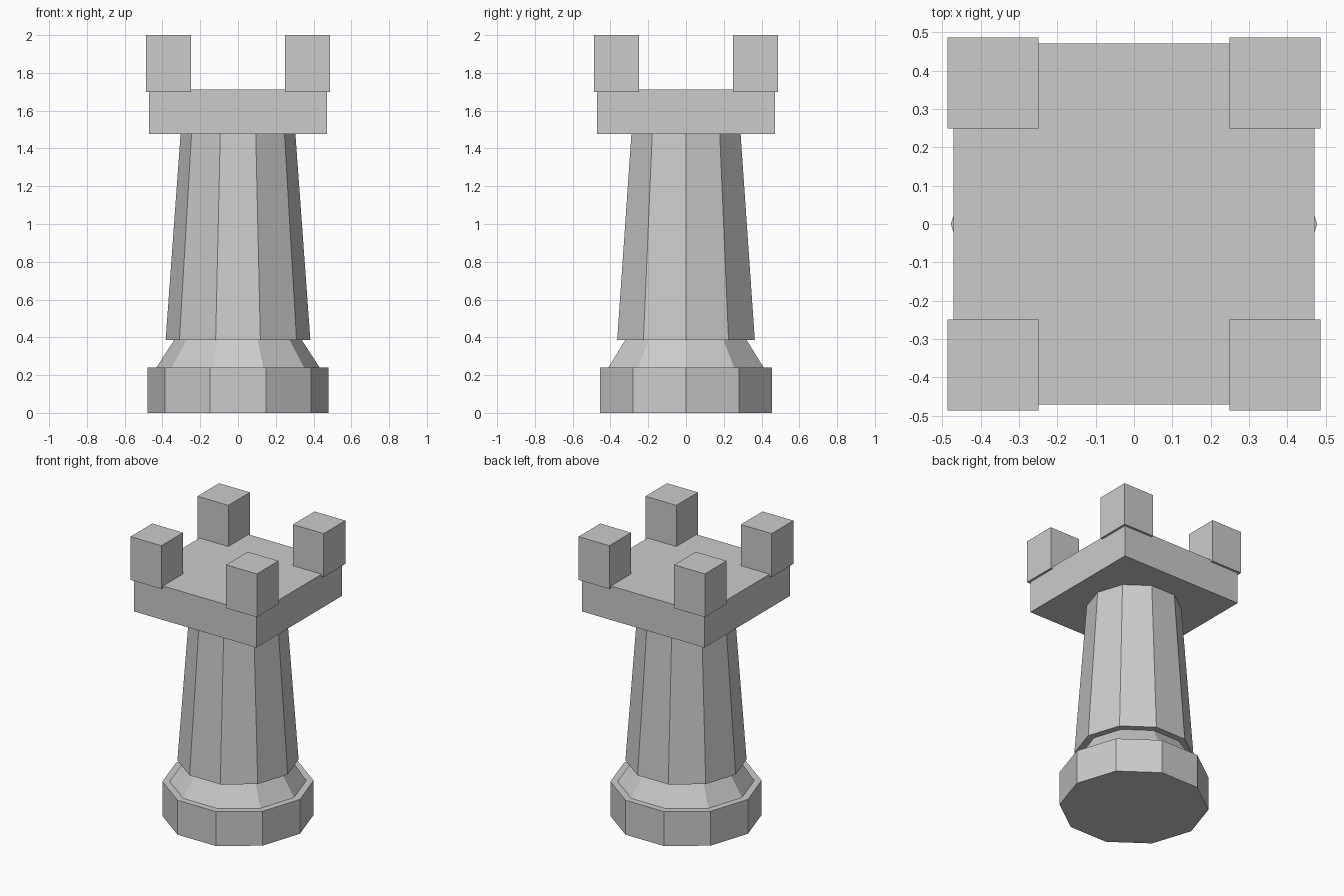
import bpy
import math

cube = bpy.data.objects.get("Cube")
if cube:
    bpy.data.objects.remove(cube, do_unlink=True)

# One stone colour for the whole tower
stone = bpy.data.materials.new("grey_stone")
stone.use_nodes = True
colour = (0.6, 0.6, 0.6, 1)
stone.diffuse_color = colour
stone.node_tree.nodes["Principled BSDF"].inputs["Base Color"].default_value = colour


def finish(name):
    obj = bpy.context.object
    obj.name = name
    obj.data.materials.append(stone)
    return obj


def tier(name, bottom_radius, top_radius, z0, z1):
    """Ten-sided tapered drum with a corner on the x axis."""
    bpy.ops.mesh.primitive_cone_add(
        vertices=10, radius1=bottom_radius, radius2=top_radius,
        depth=z1 - z0, location=(0, 0, (z0 + z1) / 2),
        rotation=(0, 0, math.pi / 2))
    return finish(name)


def block(name, x, y, width, z0, z1):
    bpy.ops.mesh.primitive_cube_add(size=1, location=(x, y, (z0 + z1) / 2))
    obj = finish(name)
    obj.scale = (width, width, z1 - z0)
    return obj


# Round lower tiers and shaft
tier("base", 0.478, 0.478, 0, 0.24)
tier("collar", 0.432, 0.337, 0.24, 0.387)
tier("shaft", 0.383, 0.304, 0.387, 1.476)

# Square platform with a battlement on each corner
block("platform", 0, 0, 0.942, 1.476, 1.713)
for side_x, label_x in ((-1, "right"), (1, "left")):
    for side_y, label_y in ((-1, "front"), (1, "back")):
        block(f"battlement_{label_y}_{label_x}",
              side_x * 0.368, side_y * 0.368, 0.238, 1.698, 2)
